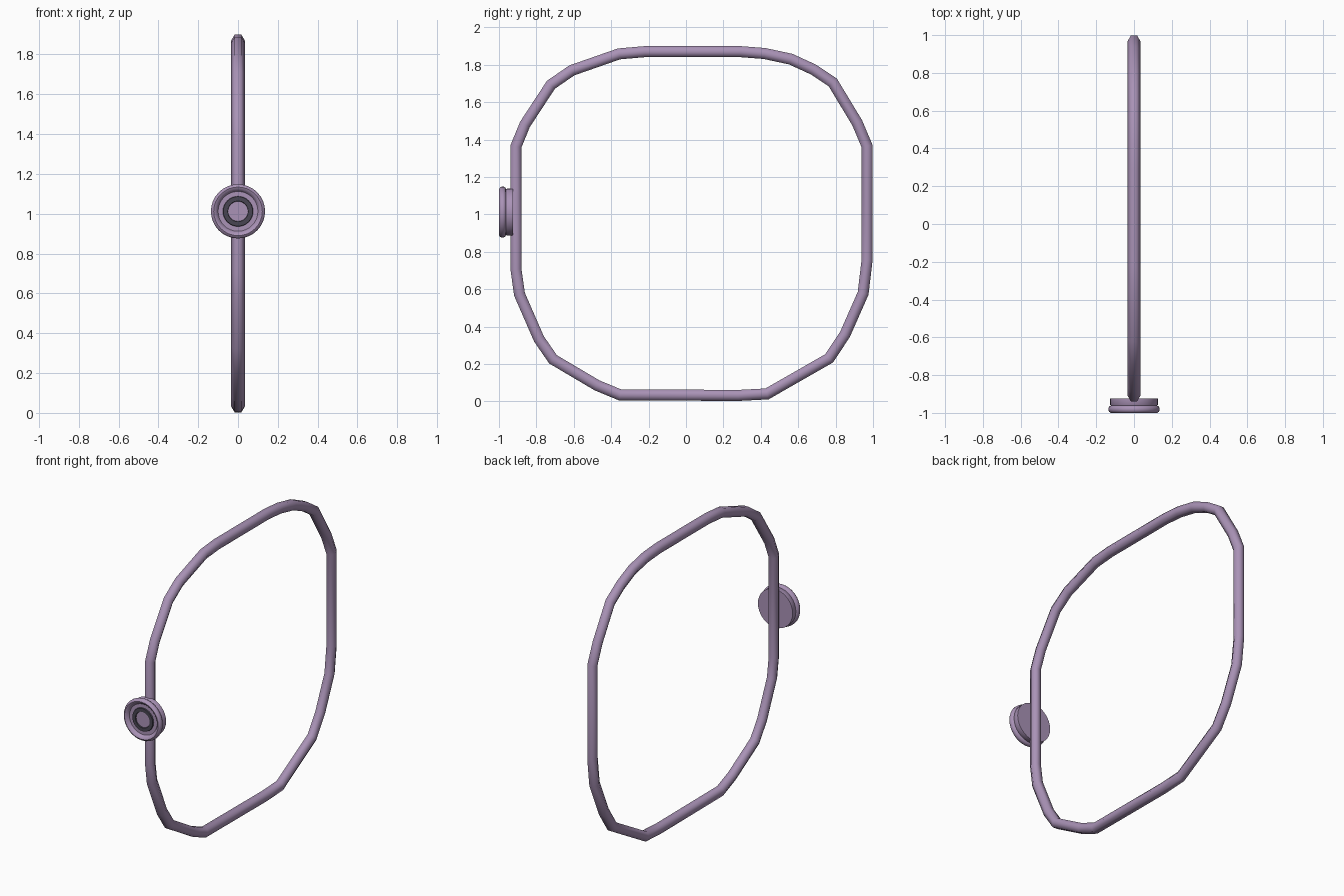
import bpy, bmesh, math
from mathutils import Vector

if "Cube" in bpy.data.objects:
    bpy.data.objects.remove(bpy.data.objects["Cube"])


def material(name, rgb):
    m = bpy.data.materials.new(name)
    m.diffuse_color = (*rgb, 1)
    m.use_nodes = True
    m.node_tree.nodes["Principled BSDF"].inputs["Base Color"].default_value = m.diffuse_color
    return m


LAVENDER = material("lavender", (0.40, 0.29, 0.47))
SLATE = material("dark slate", (0.065, 0.06, 0.085))


def finish(name, bm, mats, angle):
    bmesh.ops.recalc_face_normals(bm, faces=bm.faces)
    mesh = bpy.data.meshes.new(name)
    bm.to_mesh(mesh)
    bm.free()
    for m in mats:
        mesh.materials.append(m)
    obj = bpy.data.objects.new(name, mesh)
    bpy.context.collection.objects.link(obj)
    bpy.ops.object.select_all(action='DESELECT')
    obj.select_set(True)
    bpy.context.view_layer.objects.active = obj
    bpy.ops.object.shade_smooth_by_angle(angle=math.radians(angle))
    return obj


def bridge(bm, a, b, mat=0):
    n = len(a)
    for i in range(n):
        f = bm.faces.new((a[i], a[(i + 1) % n], b[(i + 1) % n], b[i]))
        f.material_index = mat


# Hoop: six-sided tube swept round a closed path of (y, z) points
PATH = [(-.22, 1.87), (.29, 1.87), (.42, 1.86), (.56, 1.83), (.68, 1.775),
        (.785, 1.705), (.915, 1.49), (.968, 1.365), (.968, .755), (.947, .578),
        (.85, .358), (.765, .23), (.433, .04), (.28, .032), (-.353, .035),
        (-.476, .086), (-.711, .225), (-.786, .334), (-.89, .572), (-.909, .706),
        (-.909, 1.364), (-.861, 1.481), (-.722, 1.693), (-.61, 1.77), (-.358, 1.858)]
TUBE_R, SIDES = 0.034, 6

bm = bmesh.new()
pts = [Vector(p) for p in PATH]
rings = []
for i, p in enumerate(pts):
    d0 = (p - pts[i - 1]).normalized()
    d1 = (pts[(i + 1) % len(pts)] - p).normalized()
    t = (d0 + d1).normalized()
    normal = Vector((-t.y, t.x)) / t.dot(d1)      # mitred outward direction
    ring = []
    for k in range(SIDES):
        a = math.tau * k / SIDES
        q = p + normal * TUBE_R * math.sin(a)
        ring.append(bm.verts.new((TUBE_R * math.cos(a), q.x, q.y)))
    rings.append(ring)
for i, ring in enumerate(rings):
    bridge(bm, rings[i - 1], ring)
finish("hoop", bm, [LAVENDER], 75)

# Knob: turned disc facing forward, (radius, y) from back to face centre
KNOB_Z, SEGMENTS = 1.012, 32
PROFILE = [(.126, -.924), (.126, -.957), (.122, -.962), (.131, -.966), (.136, -.975),
           (.136, -.986), (.131, -.995), (.122, -1.0), (.112, -.996), (.105, -.987),
           (.100, -.980), (.076, -.980), (.074, -.988), (.052, -.988), (.050, -.982)]
DARK_STEPS = (12, 13, 14)                         # dark inlaid ring on the face

bm = bmesh.new()
rings = [[bm.verts.new((r * math.cos(math.tau * k / SEGMENTS), y,
                        KNOB_Z + r * math.sin(math.tau * k / SEGMENTS)))
          for k in range(SEGMENTS)] for r, y in PROFILE]
for i in range(1, len(rings)):
    bridge(bm, rings[i - 1], rings[i], 1 if i in DARK_STEPS else 0)
bm.faces.new(rings[0])
bm.faces.new(rings[-1])
finish("knob", bm, [LAVENDER, SLATE], 40)
